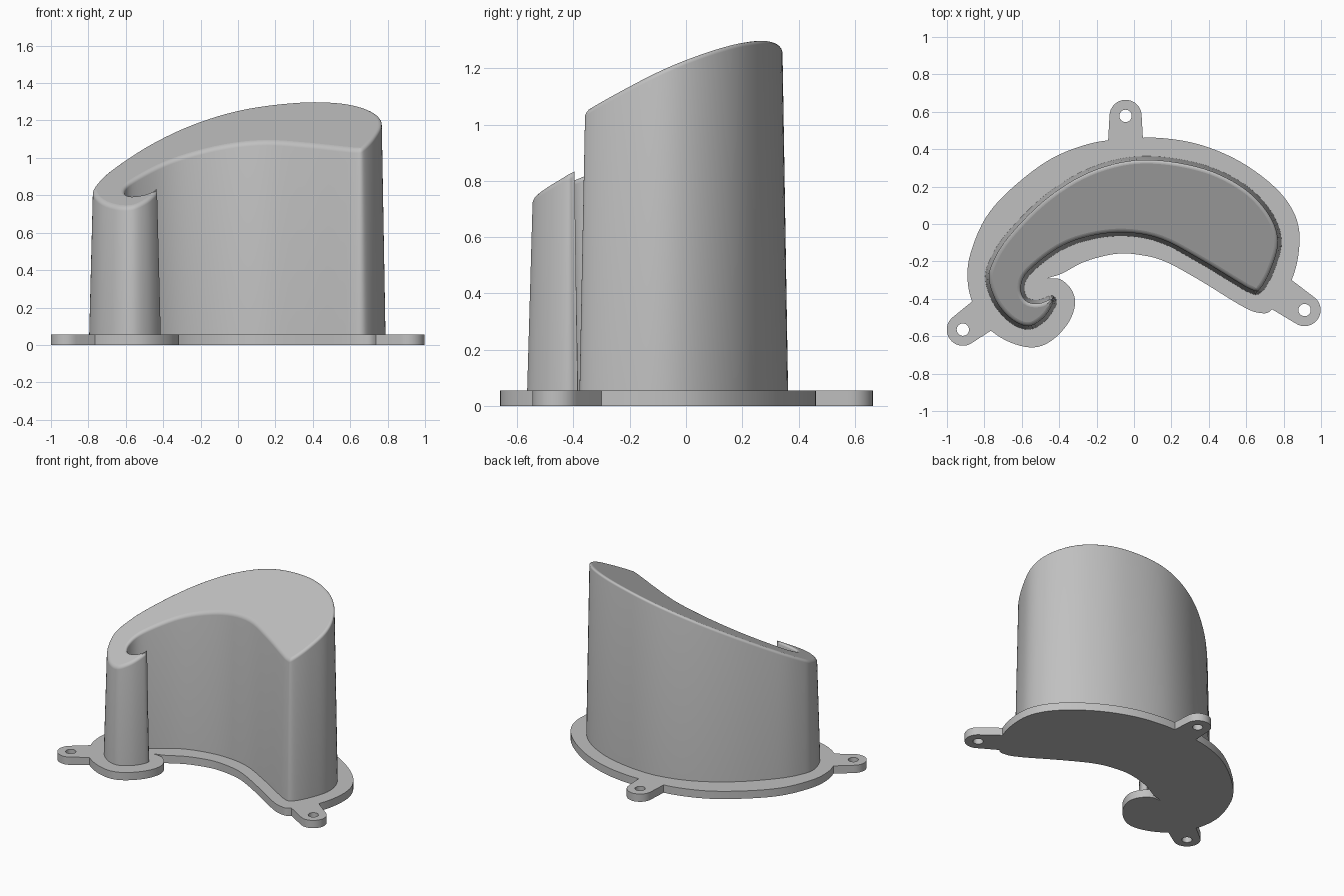
import bpy, bmesh, math
from mathutils import Vector

old = bpy.data.objects.get("Cube")
if old:
    bpy.data.objects.remove(old)

grey = bpy.data.materials.new("plain grey")
grey.use_nodes = True
colour = (0.53, 0.53, 0.53, 1)
grey.diffuse_color = colour
grey.node_tree.nodes["Principled BSDF"].inputs["Base Color"].default_value = colour

FLANGE_TOP = 0.055

# Outline control points of the body foot and the flange
BODY = [(.66, -.378), (.7, -.345), (.75, -.25), (.788, -.12), (.77, 0), (.69, .125),
        (.565, .23), (.38, .315), (.14, .36), (-.07, .35), (-.29, .275), (-.5, .135),
        (-.69, -.06), (-.775, -.2), (-.795, -.3), (-.75, -.43), (-.66, -.53),
        (-.56, -.565), (-.47, -.515), (-.415, -.43), (-.425, -.388), (-.455, -.385),
        (-.51, -.405), (-.565, -.395), (-.585, -.34), (-.55, -.265), (-.395, -.145),
        (-.235, -.085), (-.05, -.065), (.14, -.1), (.35, -.21), (.54, -.325), (.61, -.365)]
FLANGE = [(.67, -.475), (.57, -.435), (.35, -.3), (.165, -.2), (.03, -.165), (-.1, -.16),
          (-.26, -.2), (-.385, -.265), (-.46, -.29), (-.395, -.295), (-.335, -.35),
          (-.315, -.43), (-.355, -.535), (-.45, -.63), (-.555, -.66), (-.69, -.62),
          (-.8, -.535), (-.865, -.415), (-.89, -.295), (-.875, -.16), (-.795, .03),
          (-.66, .185), (-.45, .345), (-.235, .43), (-.04, .455), (.14, .46),
          (.35, .425), (.565, .335), (.755, .195), (.86, .05), (.885, -.105),
          (.845, -.295), (.74, -.455)]


def smooth_loop(points, steps=5):
    """Closed Catmull-Rom curve through the points."""
    pts = [Vector(p) for p in points]
    n, out = len(pts), []
    for i in range(n):
        a, b, c, d = (pts[(i + k) % n] for k in (-1, 0, 1, 2))
        for s in range(steps):
            t = s / steps
            out.append(b + t * (c - a) / 2 + t * t * (2 * a - 5 * b + 4 * c - d) / 2
                       + t ** 3 * (3 * b - a - 3 * c + d) / 2)
    return out


def loft(name, rings):
    """Closed solid through a stack of equal rings; the last face is the top cap."""
    bm = bmesh.new()
    loops = [[bm.verts.new(p) for p in ring] for ring in rings]
    n = len(loops[0])
    for low, high in zip(loops, loops[1:]):
        for i in range(n):
            j = (i + 1) % n
            bm.faces.new((low[i], low[j], high[j], high[i]))
    bm.faces.new(loops[0][::-1])
    bm.faces.new(loops[-1])
    bmesh.ops.recalc_face_normals(bm, faces=bm.faces)
    mesh = bpy.data.meshes.new(name)
    bm.to_mesh(mesh)
    bm.free()
    mesh.materials.append(grey)
    obj = bpy.data.objects.new(name, mesh)
    bpy.context.collection.objects.link(obj)
    return obj


def slab(name, outline, low, high):
    return loft(name, [[(p[0], p[1], z) for p in outline] for z in (low, high)])


def activate(obj):
    bpy.ops.object.select_all(action='DESELECT')
    obj.select_set(True)
    bpy.context.view_layer.objects.active = obj


def combine(target, tool, operation):
    activate(target)
    mod = target.modifiers.new("combine", 'BOOLEAN')
    mod.operation, mod.solver, mod.object = operation, 'EXACT', tool
    bpy.ops.object.modifier_apply(modifier=mod.name)
    bpy.data.objects.remove(tool)


def soften(obj, degrees):
    activate(obj)
    bpy.ops.object.shade_smooth_by_angle(angle=math.radians(degrees))


# Flange with three drilled mounting lugs
flange = slab("base_flange", smooth_loop(FLANGE), 0, FLANGE_TOP)
LUGS = [(-.045, .578, 90), (-.915, -.565, 216), (.912, -.46, -34)]
for x, y, heading in LUGS:
    centre = Vector((x, y))
    out = Vector((math.cos(math.radians(heading)), math.sin(math.radians(heading))))
    side = Vector((-out.y, out.x))
    arc = [math.pi * (i / 16 - 0.5) for i in range(17)]
    shape = [centre + .086 * (out * math.cos(a) + side * math.sin(a)) for a in arc]
    shape += [centre - out * .2 + side * .097, centre - out * .2 - side * .097]
    combine(flange, slab("lug", shape, 0, FLANGE_TOP), 'UNION')
    ring = [math.tau * i / 24 for i in range(24)]
    hole = [(x + .033 * math.cos(a), y + .033 * math.sin(a)) for a in ring]
    combine(flange, slab("hole", hole, -.1, .2), 'DIFFERENCE')
soften(flange, 30)

# Drafted body with a sloping flat top and a rounded rim
base = smooth_loop(BODY)
normals, limits = [], []
for i, p in enumerate(base):
    before, after = p - base[i - 1], base[(i + 1) % len(base)] - p
    along = (before.normalized() + after.normalized()).normalized()
    normals.append(Vector((-along.y, along.x)))
    # Radius of the largest circle that fits inside the outline here
    gaps = [(q - p, (q - p).dot(normals[i])) for q in base if q is not p]
    limits.append(.85 * min(gap.length_squared / (2 * depth)
                            for gap, depth in gaps if depth > 1e-6))


def rim_ring(angle, draft=.02, size=.02):
    ring = []
    for p, normal, limit in zip(base, normals, limits):
        q = p + normal * min(draft + size * (1 - math.cos(angle)), limit)
        slope = 1.098 + .18 * q.x + .47 * q.y
        ring.append((q.x, q.y, slope - size * (1 - math.sin(angle))))
    return ring


rings = [[(p.x, p.y, .03) for p in base]]
rings += [rim_ring(math.pi / 2 * k / 4) for k in range(5)]
body = loft("curved_body", rings)
soften(body, 40)
body.data.polygons[len(body.data.polygons) - 1].use_smooth = False
